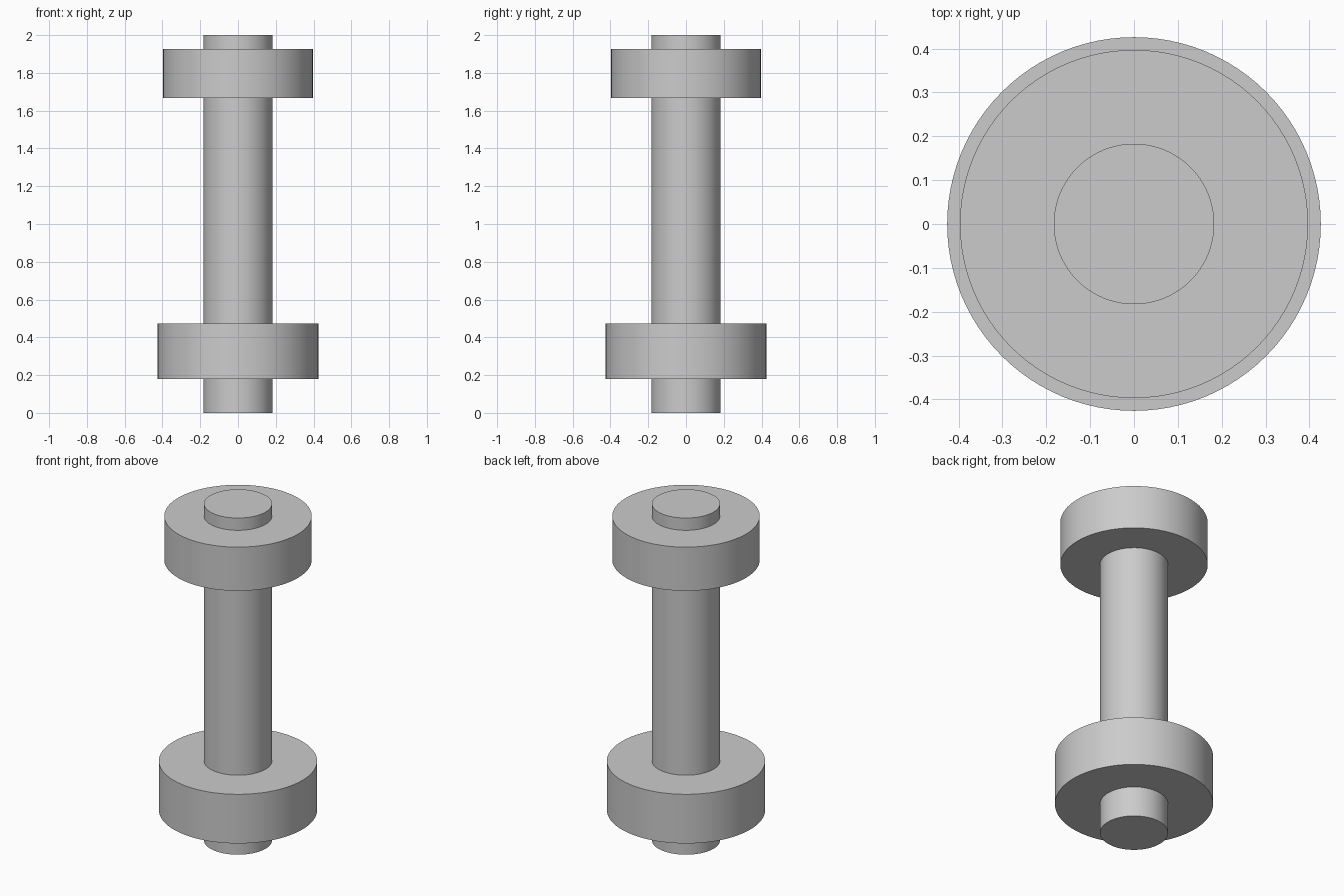
import bpy
import math

cube = bpy.data.objects.get("Cube")
if cube:
    bpy.data.objects.remove(cube, do_unlink=True)

# Single plain grey
grey = bpy.data.materials.new("plain_grey")
colour = (0.6, 0.6, 0.6, 1.0)
grey.use_nodes = True
grey.diffuse_color = colour
grey.node_tree.nodes["Principled BSDF"].inputs["Base Color"].default_value = colour


def cylinder(name, radius, bottom, top):
    bpy.ops.mesh.primitive_cylinder_add(
        vertices=96, radius=radius, depth=top - bottom,
        location=(0, 0, (bottom + top) / 2))
    part = bpy.context.object
    part.name = name
    part.data.materials.append(grey)
    bpy.ops.object.shade_smooth_by_angle(angle=math.radians(30))
    return part


# Central shaft with a wheel near each end
cylinder("shaft", 0.183, 0, 2)
cylinder("lower_wheel", 0.426, 0.18, 0.472)
cylinder("upper_wheel", 0.397, 1.667, 1.927)
